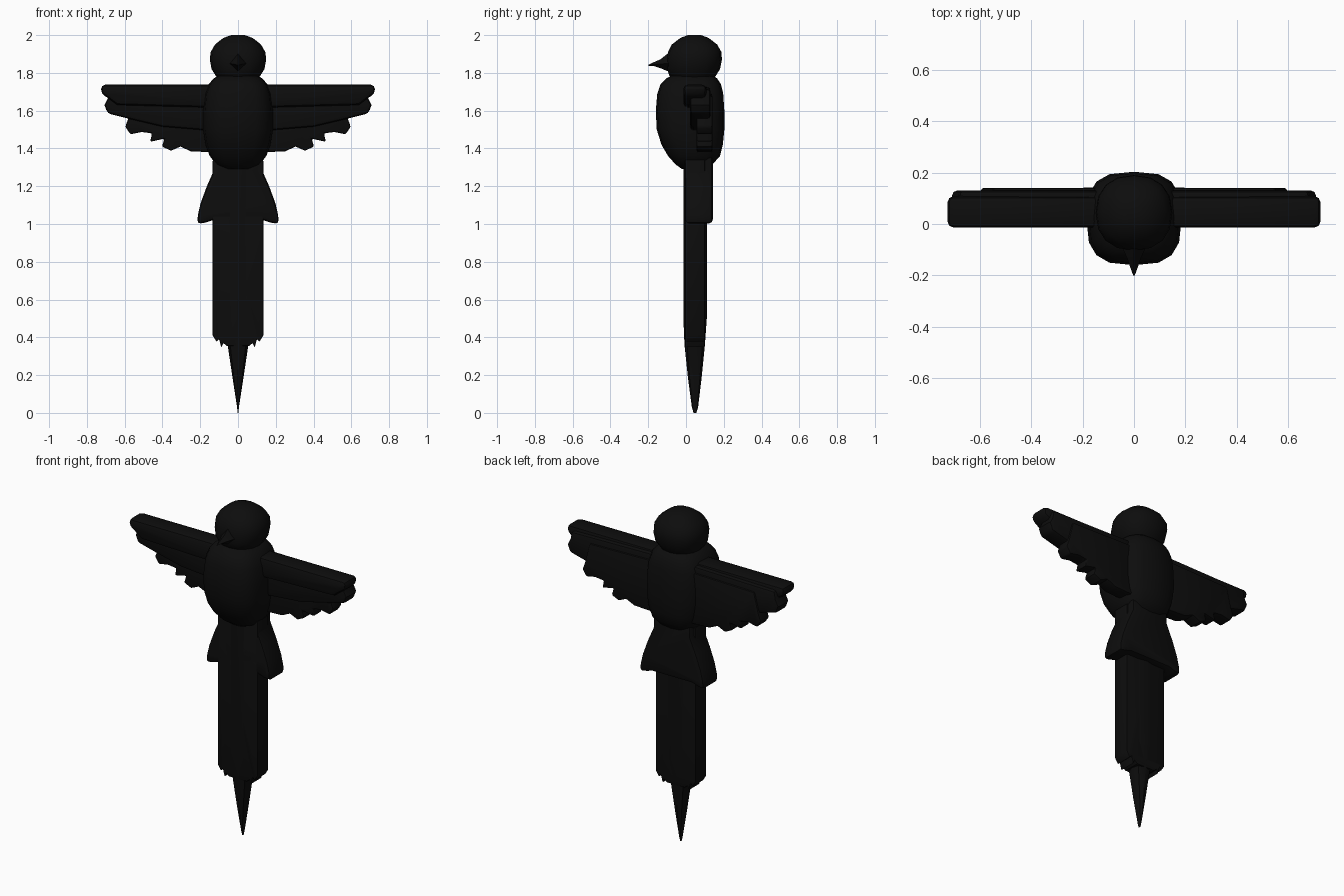
import bpy, bmesh, math

if "Cube" in bpy.data.objects:
    bpy.data.objects.remove(bpy.data.objects["Cube"])

black = bpy.data.materials.new("black")
black.diffuse_color = (0.004, 0.004, 0.004, 1)
black.use_nodes = True
black.node_tree.nodes["Principled BSDF"].inputs["Base Color"].default_value = black.diffuse_color


def finish(name, bm, bevel=0.0, angle=35):
    bmesh.ops.recalc_face_normals(bm, faces=bm.faces)
    mesh = bpy.data.meshes.new(name)
    bm.to_mesh(mesh)
    bm.free()
    ob = bpy.data.objects.new(name, mesh)
    bpy.context.collection.objects.link(ob)
    mesh.materials.append(black)
    bpy.ops.object.select_all(action='DESELECT')
    ob.select_set(True)
    bpy.context.view_layer.objects.active = ob
    if bevel:
        mod = ob.modifiers.new("bevel", 'BEVEL')
        mod.width = bevel
        mod.segments = 2
        mod.limit_method = 'ANGLE'
        mod.angle_limit = math.radians(50)
        bpy.ops.object.modifier_apply(modifier="bevel")
    bpy.ops.object.shade_smooth_by_angle(angle=math.radians(angle))
    return ob


def loft(name, rings, sides=16, power=2.0, angle=35):
    """Rings of (z, half width, y front, y back) with superellipse sections."""
    bm = bmesh.new()
    loops = []
    for z, hx, y0, y1 in rings:
        loop = []
        for i in range(sides):
            a = 2 * math.pi * i / sides
            c, s = math.cos(a), math.sin(a)
            x = hx * math.copysign(abs(c) ** (2 / power), c)
            y = (y0 + y1) / 2 + (y1 - y0) / 2 * math.copysign(abs(s) ** (2 / power), s)
            loop.append(bm.verts.new((x, y, z)))
        loops.append(loop)
    for a, b in zip(loops, loops[1:]):
        for i in range(sides):
            j = (i + 1) % sides
            bm.faces.new((a[i], a[j], b[j], b[i]))
    bm.faces.new(loops[0])
    bm.faces.new(loops[-1])
    return finish(name, bm, angle=angle)


def slab(name, outline, y0, y1, bevel, sign=1):
    """Front-view outline of (x, z) extruded in y."""
    bm = bmesh.new()
    face = bm.faces.new([bm.verts.new((sign * x, y0, z)) for x, z in outline])
    ext = bmesh.ops.extrude_face_region(bm, geom=[face])
    for v in ext["geom"]:
        if isinstance(v, bmesh.types.BMVert):
            v.co.y = y1
    return finish(name, bm, bevel)


def mirrored(half):
    return half + [(-x, z) for x, z in reversed(half) if x > 0]


# Head and body
loft("head", [(1.76, .10, -.06, .14), (1.785, .118, -.088, .158), (1.82, .14, -.10, .18),
              (1.87, .149, -.103, .19), (1.91, .145, -.095, .188), (1.95, .122, -.075, .165),
              (1.985, .078, -.03, .12), (2.0, .035, .01, .08)], power=2.3)
loft("body", [(1.79, .095, -.07, .14), (1.77, .13, -.105, .165), (1.74, .155, -.135, .185),
              (1.69, .175, -.152, .197), (1.6, .185, -.16, .203), (1.5, .185, -.155, .203),
              (1.42, .172, -.13, .195), (1.36, .15, -.095, .18), (1.315, .115, -.055, .14),
              (1.29, .06, -.02, .09)], power=2.9)

# Beak: diamond sections of (y, half width, z bottom, z middle, z top)
bm = bmesh.new()
loops = []
for y, w, zb, zm, zt in [(-.05, .055, 1.795, 1.85, 1.91), (-.10, .042, 1.81, 1.85, 1.9),
                         (-.135, .026, 1.825, 1.847, 1.872), (-.17, .014, 1.836, 1.845, 1.857),
                         (-.2, .003, 1.838, 1.84, 1.843)]:
    loops.append([bm.verts.new(p) for p in
                  [(0, y, zb), (w, y, zm), (0, y, zt), (-w, y, zm)]])
for a, b in zip(loops, loops[1:]):
    for i in range(4):
        bm.faces.new((a[i], a[(i + 1) % 4], b[(i + 1) % 4], b[i]))
bm.faces.new(loops[0])
bm.faces.new(loops[-1])
finish("beak", bm, angle=25)

# Wings: leading edge, middle feathers and long rear feathers, stepped backwards
lead = [(.1, 1.738), (.725, 1.738), (.725, 1.69), (.69, 1.668), (.64, 1.63), (.1, 1.615)]
middle = [(.1, 1.725), (.68, 1.715), (.688, 1.668), (.707, 1.63), (.69, 1.585),
          (.62, 1.568), (.57, 1.555), (.4, 1.515), (.1, 1.49)]
rear = [(.1, 1.69), (.55, 1.68), (.58, 1.56), (.597, 1.515), (.57, 1.475), (.51, 1.487),
        (.455, 1.48), (.465, 1.435), (.39, 1.452), (.402, 1.41), (.355, 1.388),
        (.305, 1.41), (.25, 1.385), (.1, 1.378)]
for side, s in (("left", 1), ("right", -1)):
    slab("wing_lead_" + side, lead, -.014, .108, .03, s)
    slab("wing_middle_" + side, middle, .022, .13, .018, s)
    slab("wing_rear_" + side, rear, .055, .14, .01, s)

# Tail: coverts flaring under the body, main tail, pointed tip
slab("tail_coverts", mirrored([(.125, 1.38), (.125, 1.29), (.165, 1.2), (.198, 1.11),
                               (.212, 1.05), (.216, 1.0), (.17, 1.008), (.135, 1.02)]),
     -.005, .142, .02)
slab("tail", mirrored([(.134, 1.34), (.134, .41), (.113, .375), (.1, .392), (.088, .345),
                       (.078, .37), (.06, .355)]), -.005, .1, .022)
loft("tail_tip", [(1.3, .1, -.014, .112), (.5, .09, -.014, .11), (.36, .055, -.008, .1),
                  (.18, .028, .011, .082), (.03, .005, .031, .064), (0, .002, .04, .055)],
     sides=8, power=2.4)
